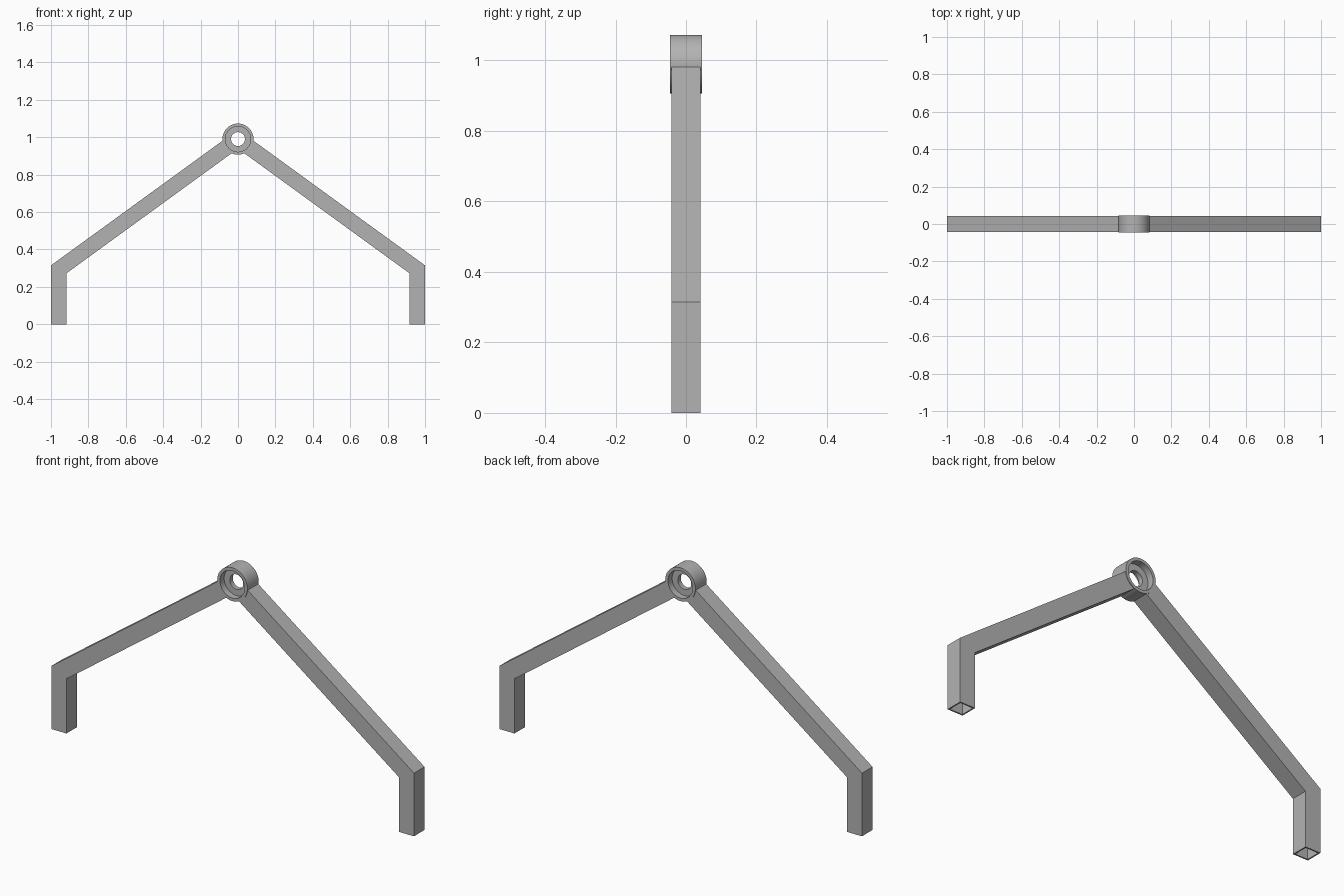
import bpy
import bmesh
from math import sin, cos, tan, radians, tau

default = bpy.data.objects.get("Cube")
if default:
    bpy.data.objects.remove(default, do_unlink=True)

HUB_Z = 0.99            # height of the hub axis
HALF = 0.0415           # half width of the square tube
WALL = 0.007            # tube wall thickness
LEG_X = 1 - HALF        # axis of the vertical leg
SLOPE = radians(36)     # pitch of the sloping arm
ARM_START = 0.0705      # arm end, buried in the hub wall

grey = bpy.data.materials.new("metal_grey")
grey.use_nodes = True
grey.diffuse_color = (0.45, 0.45, 0.45, 1)
grey.node_tree.nodes["Principled BSDF"].inputs["Base Color"].default_value = (0.45, 0.45, 0.45, 1)


def finish(bm, name):
    """Turn a bmesh into a named, coloured object."""
    bmesh.ops.recalc_face_normals(bm, faces=bm.faces)
    mesh = bpy.data.meshes.new(name)
    bm.to_mesh(mesh)
    bm.free()
    mesh.materials.append(grey)
    obj = bpy.data.objects.new(name, mesh)
    bpy.context.collection.objects.link(obj)
    return obj


def grid_faces(bm, rings, closed):
    """Join successive closed rings of vertices with quads."""
    count = len(rings)
    for i in range(count if closed else count - 1):
        a, b = rings[i], rings[(i + 1) % count]
        for j in range(len(a)):
            k = (j + 1) % len(a)
            bm.faces.new((a[j], a[k], b[k], b[j]))


def stations(o):
    """Foot, mitred bend and hub end of a line offset o from the tube axis."""
    x = LEG_X + o
    return ((x, 0),
            (x, HUB_Z + o / cos(SLOPE) - tan(SLOPE) * x),
            (ARM_START * cos(SLOPE) + o * sin(SLOPE),
             HUB_Z - ARM_START * sin(SLOPE) + o * cos(SLOPE)))


def bent_tube(name, side):
    """Hollow square tube: up the leg outside, back down inside."""
    bm = bmesh.new()
    corners = ((-1, -1), (1, -1), (1, 1), (-1, 1))
    rings = []
    for h, order in ((HALF, (0, 1, 2)), (HALF - WALL, (2, 1, 0))):
        for s in order:
            ring = []
            for u, v in corners:
                x, z = stations(u * h)[s]
                ring.append(bm.verts.new((side * x, v * h, z)))
            rings.append(ring)
    grid_faces(bm, rings, closed=True)
    return finish(bm, name)


# Two mirrored legs with sloping arms
bent_tube("left_leg_arm", 1)
bent_tube("right_leg_arm", -1)

# Hub ring: counterbored on both faces with a thin web around the through hole
profile = [(0.083, -0.045), (0.083, 0.045), (0.068, 0.045), (0.068, 0.012),
           (0.037, 0.012), (0.037, -0.012), (0.068, -0.012), (0.068, -0.045)]
SEGMENTS = 64
bm = bmesh.new()
rings = []
for i in range(SEGMENTS):
    a = tau * i / SEGMENTS
    rings.append([bm.verts.new((r * cos(a), y, HUB_Z + r * sin(a))) for r, y in profile])
grid_faces(bm, rings, closed=True)
hub = finish(bm, "hub_ring")

bpy.ops.object.select_all(action="DESELECT")
hub.select_set(True)
bpy.context.view_layer.objects.active = hub
bpy.ops.object.shade_smooth_by_angle(angle=radians(30))
